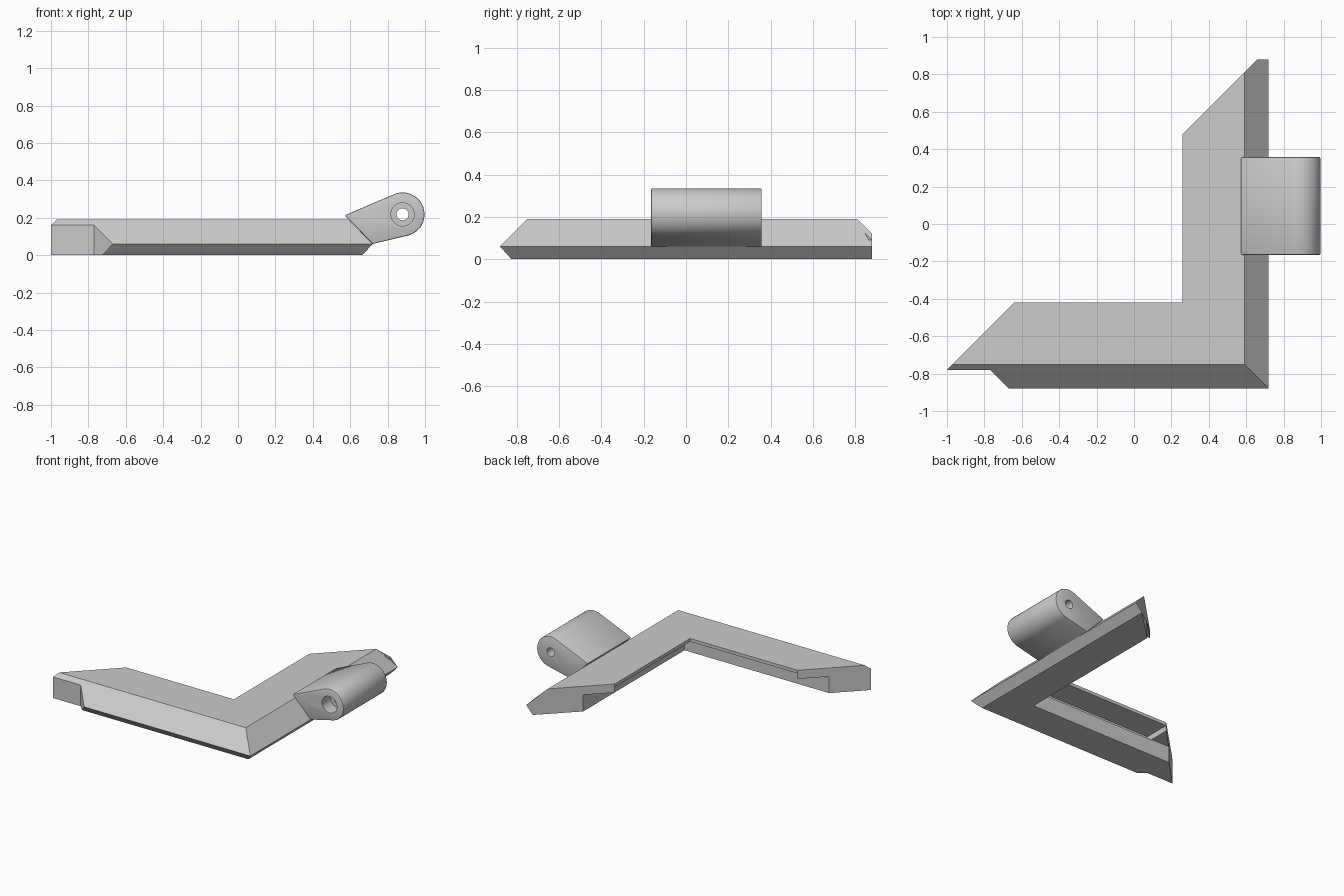
import bpy
import bmesh
import math
from mathutils import Vector

if "Cube" in bpy.data.objects:
    bpy.data.objects.remove(bpy.data.objects["Cube"])

grey = bpy.data.materials.new("light_grey")
grey.use_nodes = True
colour = (0.6, 0.6, 0.6, 1)
grey.diffuse_color = colour
grey.node_tree.nodes["Principled BSDF"].inputs["Base Color"].default_value = colour


def make_object(name, bm):
    bmesh.ops.recalc_face_normals(bm, faces=bm.faces)
    mesh = bpy.data.meshes.new(name)
    bm.to_mesh(mesh)
    bm.free()
    mesh.materials.append(grey)
    obj = bpy.data.objects.new(name, mesh)
    bpy.context.collection.objects.link(obj)
    return obj


def prism(name, points, offset):
    """Closed outline pushed along an offset vector."""
    bm = bmesh.new()
    face = bm.faces.new([bm.verts.new(p) for p in points])
    new = bmesh.ops.extrude_face_region(bm, geom=[face])["geom"]
    bmesh.ops.translate(bm, vec=Vector(offset),
                        verts=[v for v in new if isinstance(v, bmesh.types.BMVert)])
    return make_object(name, bm)


def sweep(name, rings):
    """Skin matching closed rings and cap both ends."""
    bm = bmesh.new()
    loops = [[bm.verts.new(p) for p in ring] for ring in rings]
    for a, b in zip(loops, loops[1:]):
        for i in range(len(a)):
            j = (i + 1) % len(a)
            bm.faces.new((a[i], a[j], b[j], b[i]))
    bm.faces.new(loops[0])
    bm.faces.new(loops[-1])
    return make_object(name, bm)


def apply(obj, mod):
    bpy.ops.object.select_all(action='DESELECT')
    bpy.context.view_layer.objects.active = obj
    obj.select_set(True)
    bpy.ops.object.modifier_apply(modifier=mod.name)


def cut(obj, cutter):
    mod = obj.modifiers.new("cut", 'BOOLEAN')
    mod.operation = 'DIFFERENCE'
    mod.solver = 'EXACT'
    mod.object = cutter
    apply(obj, mod)
    bpy.data.objects.remove(cutter)


# Mitred corner frame: section given as (distance in from outer edge, height)
OUT_X, OUT_Y = 0.72, -0.88
section = [(0.055, 0), (0, 0.06), (0.06, 0.12), (0.13, 0.19), (0.46, 0.19),
           (0.46, 0.125), (0.305, 0.125), (0.305, 0)]
left_end = [(d - 1.10, OUT_Y + d, z) for d, z in section]
corner = [(OUT_X - d, OUT_Y + d, z) for d, z in section]
back_end = [(OUT_X - d, min(0.88, 0.94 - d), z) for d, z in section]
frame = sweep("corner_frame", [left_end, corner, back_end])

# Notch at the left tip
notch = [(-1.3, -0.78), (-0.77, -0.78), (-0.57, -0.98), (-1.3, -0.98)]
cut(frame, prism("notch_cutter", [(x, y, -0.1) for x, y in notch], (0, 0, 0.5)))

# Groove under the inner lip, stopping short of both ends
groove = [(-0.64, -0.38), (-0.64, -0.62), (0.46, -0.62),
          (0.46, 0.48), (0.22, 0.48), (0.22, -0.38)]
cut(frame, prism("groove_cutter", [(x, y, 0.12) for x, y in groove], (0, 0, 0.046)))

# Hinge knuckle: round barrel flowing into a wedge seated on the bevel
CX, CZ, R = 0.88, 0.218, 0.117
FRONT, BACK = -0.165, 0.358
outline = [(0.57, FRONT, 0.213), (0.72, FRONT, 0.06)]
for i in range(33):
    a = math.radians(-77 + i * (190 / 32))
    outline.append((CX + R * math.cos(a), FRONT, CZ + R * math.sin(a)))
knuckle = prism("hinge_knuckle", outline, (0, BACK - FRONT, 0))
bevel = knuckle.modifiers.new("soft_ends", 'BEVEL')
bevel.width = 0.007
bevel.segments = 2
bevel.limit_method = 'ANGLE'
bevel.angle_limit = math.radians(80)
apply(knuckle, bevel)


def bore(radius, y0, y1):
    ring = [(CX + radius * math.cos(math.tau * i / 32), y0,
             CZ + radius * math.sin(math.tau * i / 32)) for i in range(32)]
    cut(knuckle, prism("bore_cutter", ring, (0, y1 - y0, 0)))


# Pin hole with a counterbore at the front
bore(0.032, FRONT - 0.1, BACK + 0.1)
bore(0.062, FRONT - 0.1, FRONT + 0.1)

bpy.ops.object.select_all(action='DESELECT')
knuckle.select_set(True)
bpy.context.view_layer.objects.active = knuckle
bpy.ops.object.shade_smooth_by_angle(angle=math.radians(30))
